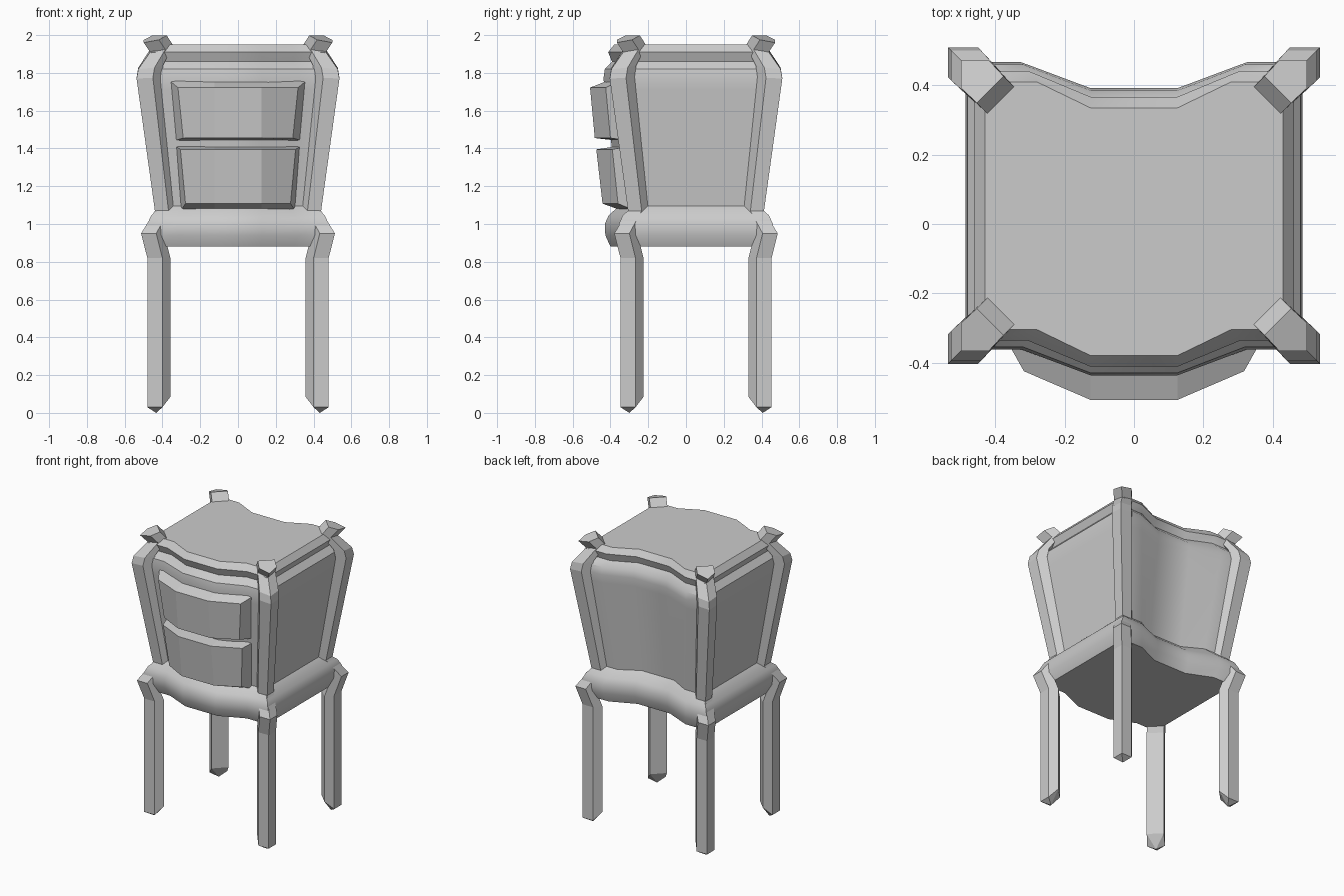
import bpy, bmesh, math

if "Cube" in bpy.data.objects:
    bpy.data.objects.remove(bpy.data.objects["Cube"])

YC = 0.053  # centre of the four legs in y


def finish(name, bm, angle=None):
    bmesh.ops.recalc_face_normals(bm, faces=bm.faces[:])
    me = bpy.data.meshes.new(name)
    bm.to_mesh(me)
    bm.free()
    ob = bpy.data.objects.new(name, me)
    bpy.context.collection.objects.link(ob)
    if angle:
        bpy.ops.object.select_all(action='DESELECT')
        ob.select_set(True)
        bpy.context.view_layer.objects.active = ob
        bpy.ops.object.shade_smooth_by_angle(angle=math.radians(angle))
    return ob


def bridge(bm, a, b):
    n = len(a)
    for i in range(n):
        j = (i + 1) % n
        bm.faces.new((a[i], a[j], b[j], b[i]))


# Cabinet: bowed outline swept through a side profile of (z, outward offset)
def outline(o):
    def edge(y):
        return [(-0.43 - o, y), (-0.28 - o * 0.8, y), (-0.125, y - 0.075),
                (0.125, y - 0.075), (0.28 + o * 0.8, y), (0.43 + o, y)]
    return edge(-0.305 - o) + edge(0.41 + o)[::-1]


profile = [(0.88, 0.02), (0.94, 0.047), (1.0, 0.05), (1.045, 0.03), (1.095, -0.025),
           (1.71, 0.05), (1.77, 0.057), (1.82, 0.05), (1.86, 0.012),
           (1.91, 0.032), (1.95, 0.0)]
bm = bmesh.new()
rings = [[bm.verts.new((x, y, z)) for x, y in outline(o)] for z, o in profile]
for a, b in zip(rings, rings[1:]):
    bridge(bm, a, b)
bm.faces.new(rings[0])
bm.faces.new(rings[-1])
finish("cabinet_body", bm, 30)


# Corner legs: five-sided section along a diagonal path of
# (outer corner distance, z, rise of the inner side, section scale)
path = [(0.48, 0.03, 0.055, 1), (0.48, 0.82, 0.0, 1), (0.513, 0.95, 0.0, 1),
        (0.44, 1.07, 0.0, 0.9), (0.537, 1.77, 0.01, 1.08), (0.528, 1.82, 0.02, 1.08),
        (0.465, 1.91, 0.035, 1), (0.499, 1.96, 0.038, 1)]
section = [(0, 0, 0), (0.08, 0, 0.4), (0.122, 0.045, 1), (0.045, 0.122, 1), (0, 0.08, 0.4)]


def leg(name, sx, sy):
    bm = bmesh.new()
    rings = []
    for d, z, rise, s in path:
        rings.append([bm.verts.new((sx * (d - u * s), YC + sy * (d - 0.08 - v * s), z + rise * k))
                      for u, v, k in section])
    for v in (rings[0][1], rings[0][4]):
        v.co.z = 0.03
    for a, b in zip(rings, rings[1:]):
        bridge(bm, a, b)
    bm.faces.new(rings[-1])
    # pointed foot
    tip = bm.verts.new((sx * 0.433, YC + sy * 0.353, 0.0))
    for i in range(5):
        bm.faces.new((rings[0][i], rings[0][(i + 1) % 5], tip))
    finish(name, bm)


for sx, side in ((-1, "left"), (1, "right")):
    leg("front_leg_" + side, sx, -1)
    leg("back_leg_" + side, sx, 1)


# Drawers: bowed front face with bevelled rim; each row is
# (z, half width, y at the middle, y at the ends)
def drawer(name, back_top, front_top, front_low, back_low):
    bm = bmesh.new()

    def row(r):
        z, w, ym, ye = r
        return [bm.verts.new((x, y, z)) for x, y in
                ((-w, ye), (-0.125, ym), (0.125, ym), (w, ye))]
    rows = [row(r) for r in (back_top, front_top, front_low, back_low)]
    for a, b in zip(rows, rows[1:] + rows[:1]):
        for i in range(3):
            bm.faces.new((a[i], a[i + 1], b[i + 1], b[i]))
    for e in (0, 3):
        bm.faces.new([r[e] for r in rows])
    finish(name, bm)


drawer("upper_drawer", (1.757, 0.36, -0.42, -0.35), (1.722, 0.318, -0.508, -0.425),
       (1.455, 0.29, -0.483, -0.40), (1.443, 0.33, -0.38, -0.315))
drawer("lower_drawer", (1.41, 0.328, -0.375, -0.31), (1.395, 0.305, -0.475, -0.39),
       (1.108, 0.278, -0.442, -0.36), (1.075, 0.30, -0.35, -0.28))
